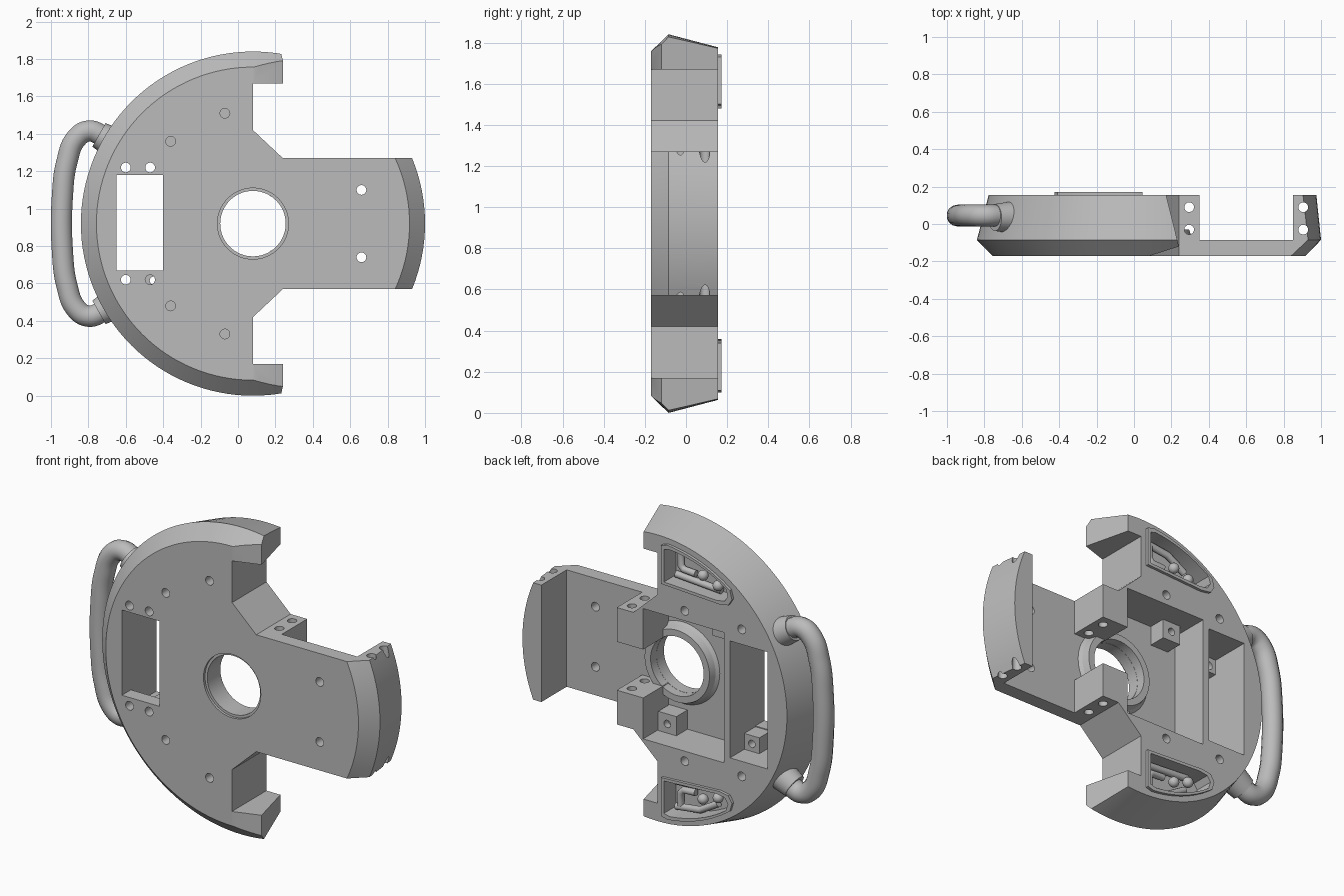
import bpy, bmesh
from math import sin, cos, pi, radians, sqrt
from mathutils import Vector

cube = bpy.data.objects.get("Cube")
if cube:
    bpy.data.objects.remove(cube, do_unlink=True)

CX, CZ = 0.08, 0.92          # disc centre
FRONT, FLOOR, BACK = -0.17, -0.085, 0.155

grey = bpy.data.materials.new("plain grey")
grey.use_nodes = True
grey.diffuse_color = (0.5, 0.5, 0.5, 1)
grey.node_tree.nodes["Principled BSDF"].inputs["Base Color"].default_value = (0.5, 0.5, 0.5, 1)


def finish(name, bm):
    bmesh.ops.recalc_face_normals(bm, faces=bm.faces)
    mesh = bpy.data.meshes.new(name)
    bm.to_mesh(mesh)
    bm.free()
    mesh.materials.append(grey)
    obj = bpy.data.objects.new(name, mesh)
    bpy.context.collection.objects.link(obj)
    return obj


def prism(name, points, lo, hi, axis="y"):
    """Extrude a flat outline along one axis."""
    place = {"y": lambda a, b, t: (a, t, b),
             "z": lambda a, b, t: (a, b, t)}[axis]
    bm = bmesh.new()
    rings = [[bm.verts.new(place(a, b, t)) for a, b in points] for t in (lo, hi)]
    for ring in rings:
        bm.faces.new(ring)
    n = len(points)
    for i in range(n):
        j = (i + 1) % n
        bm.faces.new((rings[0][i], rings[0][j], rings[1][j], rings[1][i]))
    return finish(name, bm)


def rect(x0, x1, z0, z1):
    return [(x0, z0), (x1, z0), (x1, z1), (x0, z1)]


def circle(x, z, r, n=24):
    return [(x + r * cos(2 * pi * i / n), z + r * sin(2 * pi * i / n)) for i in range(n)]


def flip(points):
    return [(x, 2 * CZ - z) for x, z in points]


def lathe(name, profile, tube=False, n=128):
    """Turn (radius, y) points about the disc axis; a radius may depend on angle."""
    bm = bmesh.new()
    rings = []
    for r, y in profile:
        ring = []
        for i in range(n):
            a = 2 * pi * i / n
            rad = r(a) if callable(r) else r
            ring.append(bm.verts.new((CX + rad * cos(a), y, CZ + rad * sin(a))))
        rings.append(ring)
    pairs = list(zip(rings, rings[1:]))
    if tube:
        pairs.append((rings[-1], rings[0]))
    else:
        bm.faces.new(rings[0])
        bm.faces.new(rings[-1])
    for p, q in pairs:
        for i in range(n):
            j = (i + 1) % n
            bm.faces.new((p[i], p[j], q[j], q[i]))
    return finish(name, bm)


def cut(target, cutter):
    bpy.context.view_layer.objects.active = target
    mod = target.modifiers.new("cut", "BOOLEAN")
    mod.operation, mod.solver, mod.object = "DIFFERENCE", "EXACT", cutter
    bpy.ops.object.modifier_apply(modifier=mod.name)
    bpy.data.objects.remove(cutter, do_unlink=True)


def smooth(obj):
    bpy.ops.object.select_all(action="DESELECT")
    obj.select_set(True)
    bpy.context.view_layer.objects.active = obj
    bpy.ops.object.shade_smooth_by_angle(angle=radians(30))


def tube(name, points, radius, kind="POLY"):
    curve = bpy.data.curves.new(name, "CURVE")
    curve.dimensions = "3D"
    curve.bevel_depth, curve.bevel_resolution, curve.use_fill_caps = radius, 5, True
    spline = curve.splines.new(kind)
    if kind == "BEZIER":
        spline.bezier_points.add(len(points) - 1)
        for bp, p in zip(spline.bezier_points, points):
            bp.co = p
            bp.handle_left_type = bp.handle_right_type = "AUTO"
    else:
        spline.points.add(len(points) - 1)
        for sp, p in zip(spline.points, points):
            sp.co = (*p, 1)
    curve.materials.append(grey)
    obj = bpy.data.objects.new(name, curve)
    bpy.context.collection.objects.link(obj)
    return obj


# Bevelled disc body; the tab end is a little steeper at the back
body = lathe("disc_body", [(0.837, FRONT), (0.92, FLOOR),
                           (lambda a: 0.895 if cos(a) > 0.7 else 0.857, BACK)])

# Side notches and slanted arm tips
notch = [(0.08, 1.67), (0.08, 1.42), (0.24, 1.27), (2, 1.27), (2, 2), (0.24, 2), (0.24, 1.67)]
tip = [(0.085, FRONT), (0.24, -0.12), (0.172, BACK), (0.16, 0.2), (2, 0.2), (2, -0.3), (0.085, -0.3)]
for side in (lambda p: p, flip):
    cut(body, prism("cutter", side(notch), -0.4, 0.4))
for z0, z1 in ((1.6, 2), (-0.2, 0.24)):
    cut(body, prism("cutter", tip, z0, z1, "z"))

# Tab trough, main pocket, block notch, side pocket and its window
for x0, x1, z0, z1, y in ((0.35, 0.85, 0.4, 1.4, FLOOR), (-0.36, 0.175, 0.53, 1.31, FLOOR),
                          (0.17, 0.36, 0.775, 1.065, FLOOR), (-0.65, -0.4, 0.57, 1.27, FLOOR),
                          (-0.65, -0.4, 0.67, 1.18, -0.4)):
    cut(body, prism("cutter", rect(x0, x1, z0, z1), y, 0.4))

# Central bore with stepped rim
cut(body, prism("cutter", circle(CX, CZ, 0.175, 64), -0.4, FLOOR + 0.02))
cut(body, prism("cutter", circle(CX, CZ, 0.19, 64), -0.4, FRONT + 0.015))

# Screw holes: through, blind front and blind back
holes = [(x, z, -0.4, 0.0) for x, z in ((-0.6, 1.22), (-0.47, 1.22), (0.66, 1.1))]
holes += [(-0.07, 1.51, -0.4, -0.08), (-0.36, 1.36, -0.4, -0.08),
          (-0.1, 1.37, 0.07, 0.4), (-0.477, 1.36, 0.07, 0.4)]
for x, z, y0, y1 in holes:
    for side in (lambda p: p, flip):
        cut(body, prism("cutter", side(circle(x, z, 0.026)), y0, y1))
for x in (0.295, 0.905):
    for y in (0.09, -0.03):
        cut(body, prism("cutter", circle(x, y, 0.026), 0.3, 1.6, "z"))

# Curved connector recesses with raised rims
outer = [(0.045, 1.50), (-0.34, 1.48), (-0.40, 1.49), (-0.425, 1.53)]
for i in range(9):
    x = -0.41 + i * 0.052
    outer.append((x, CZ + sqrt(0.815 ** 2 - (x - CX) ** 2) + 0.01))
outer.append((0.045, 1.73))
mid = (-0.15, 1.60)
inner = [(mid[0] + (x - mid[0]) * 0.9, mid[1] + (z - mid[1]) * 0.84) for x, z in outer]
for label, side in (("upper", lambda p: p), ("lower", flip)):
    cut(body, prism("cutter", side(inner), 0.06, 0.4))
    rim = prism(label + "_recess_rim", side(outer), 0.14, 0.172)
    cut(rim, prism("cutter", side(inner), 0.0, 0.4))
    smooth(rim)

    # Pipes and ball studs inside each recess
    paths = [[(0.0, 1.54), (-0.3, 1.52)],
             [(-0.03, 1.68), (-0.03, 1.60), (-0.05, 1.58), (-0.13, 1.575)],
             [(0.0, 1.69), (-0.16, 1.67), (-0.28, 1.60)]]
    for i, path in enumerate(paths):
        tube(f"{label}_recess_pipe_{i + 1}", [(x, 0.09, z) for x, z in side(path)], 0.02)
    for i, (x, z) in enumerate(side([(-0.19, 1.59), (-0.29, 1.555)])):
        bm = bmesh.new()
        bmesh.ops.create_uvsphere(bm, u_segments=20, v_segments=12, radius=0.03)
        bmesh.ops.translate(bm, verts=bm.verts, vec=(x, 0.11, z))
        smooth(finish(f"{label}_ball_stud_{i + 1}", bm))
smooth(body)

# Raised collar round the bore, inside the main pocket
smooth(lathe("bore_collar", [(0.176, -0.09), (0.25, -0.09), (0.227, -0.07),
                             (0.215, -0.03), (0.176, -0.03)], tube=True, n=64))

# Small drilled mounting blocks in the pockets
for i, (x, z, w) in enumerate(((0.11, 0.585, 0.06), (-0.25, 1.255, 0.06), (-0.45, 0.615, 0.05))):
    block = prism(f"mounting_block_{i + 1}", rect(x - w, x + w, z - w, z + w), -0.09, 0.02)
    cut(block, prism("cutter", circle(x, z, 0.022), -0.02 if i < 2 else -0.4, 0.4))
    smooth(block)

# Grab handle and its end collars
half = [(-0.67, 1.345), (-0.735, 1.395), (-0.80, 1.415), (-0.865, 1.375), (-0.915, 1.25), (-0.938, 1.08)]
loop = half + flip(half)[::-1]
tube("grab_handle", [(x, 0.045, z) for x, z in loop], 0.058, "BEZIER")
for label, s in (("upper", 1), ("lower", -1)):
    out = Vector((-0.87, 0, 0.49 * s))
    bm = bmesh.new()
    bmesh.ops.create_cone(bm, cap_ends=True, segments=40, radius1=0.085, radius2=0.072, depth=0.1)
    bmesh.ops.rotate(bm, verts=bm.verts, matrix=out.to_track_quat("Z", "Y").to_matrix())
    bmesh.ops.translate(bm, verts=bm.verts, vec=(-0.7, 0.035, CZ + 0.45 * s))
    smooth(finish(label + "_handle_collar", bm))
